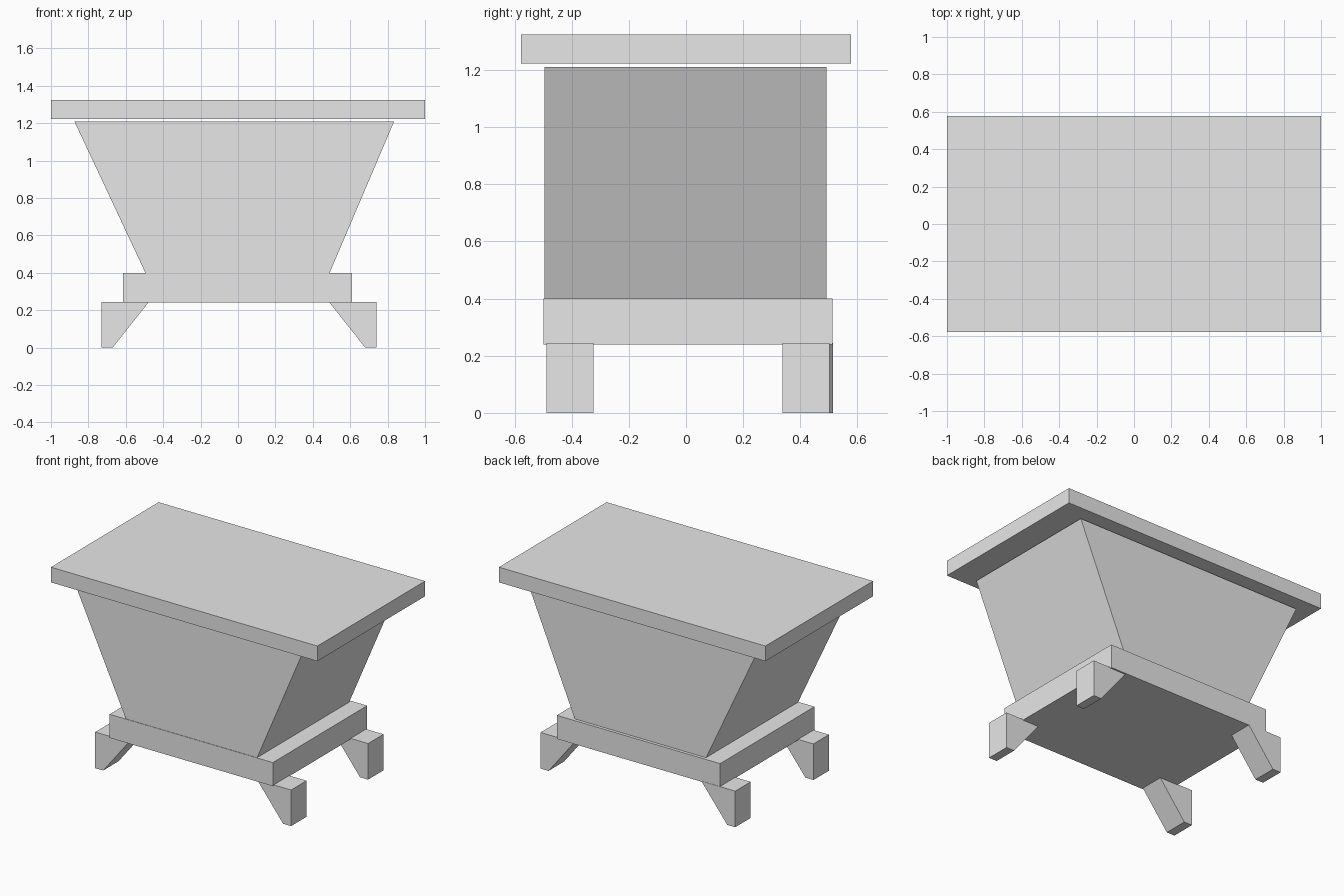
import bpy, bmesh

if "Cube" in bpy.data.objects:
    bpy.data.objects.remove(bpy.data.objects["Cube"])

grey = bpy.data.materials.new("light grey")
grey.diffuse_color = (0.8, 0.8, 0.8, 1)
grey.use_nodes = True
grey.node_tree.nodes["Principled BSDF"].inputs["Base Color"].default_value = grey.diffuse_color


def prism(name, profile, y0, y1):
    """Extrude an (x, z) profile along y from y0 to y1."""
    bm = bmesh.new()
    face = bm.faces.new([bm.verts.new((x, y0, z)) for x, z in profile])
    ext = bmesh.ops.extrude_face_region(bm, geom=[face])
    verts = [v for v in ext["geom"] if isinstance(v, bmesh.types.BMVert)]
    bmesh.ops.translate(bm, verts=verts, vec=(0, y1 - y0, 0))
    bmesh.ops.recalc_face_normals(bm, faces=bm.faces)
    mesh = bpy.data.meshes.new(name)
    bm.to_mesh(mesh)
    bm.free()
    mesh.materials.append(grey)
    obj = bpy.data.objects.new(name, mesh)
    bpy.context.collection.objects.link(obj)
    return obj


def box(name, x0, x1, y0, y1, z0, z1):
    return prism(name, [(x0, z0), (x1, z0), (x1, z1), (x0, z1)], y0, y1)


# Flat top slab, hovering just above the body
box("top_slab", -1.0, 1.0, -0.577, 0.577, 1.222, 1.325)

# Flared body, tapering only along x
prism("body", [(-0.495, 0.4), (0.49, 0.4), (0.835, 1.21), (-0.875, 1.21)],
      -0.495, 0.492)

# Base plinth
box("base", -0.615, 0.61, -0.498, 0.513, 0.24, 0.4)

# Four wedge feet: side, outer x, front edge y
for name, side, outer, y0 in [("front_left_foot", -1, 0.73, -0.488),
                              ("front_right_foot", 1, 0.74, -0.488),
                              ("back_left_foot", -1, 0.73, 0.35),
                              ("back_right_foot", 1, 0.74, 0.337)]:
    profile = [(outer, 0), (outer - 0.06, 0), (outer - 0.254, 0.245), (outer, 0.245)]
    prism(name, [(side * x, z) for x, z in profile], y0, y0 + 0.165)
